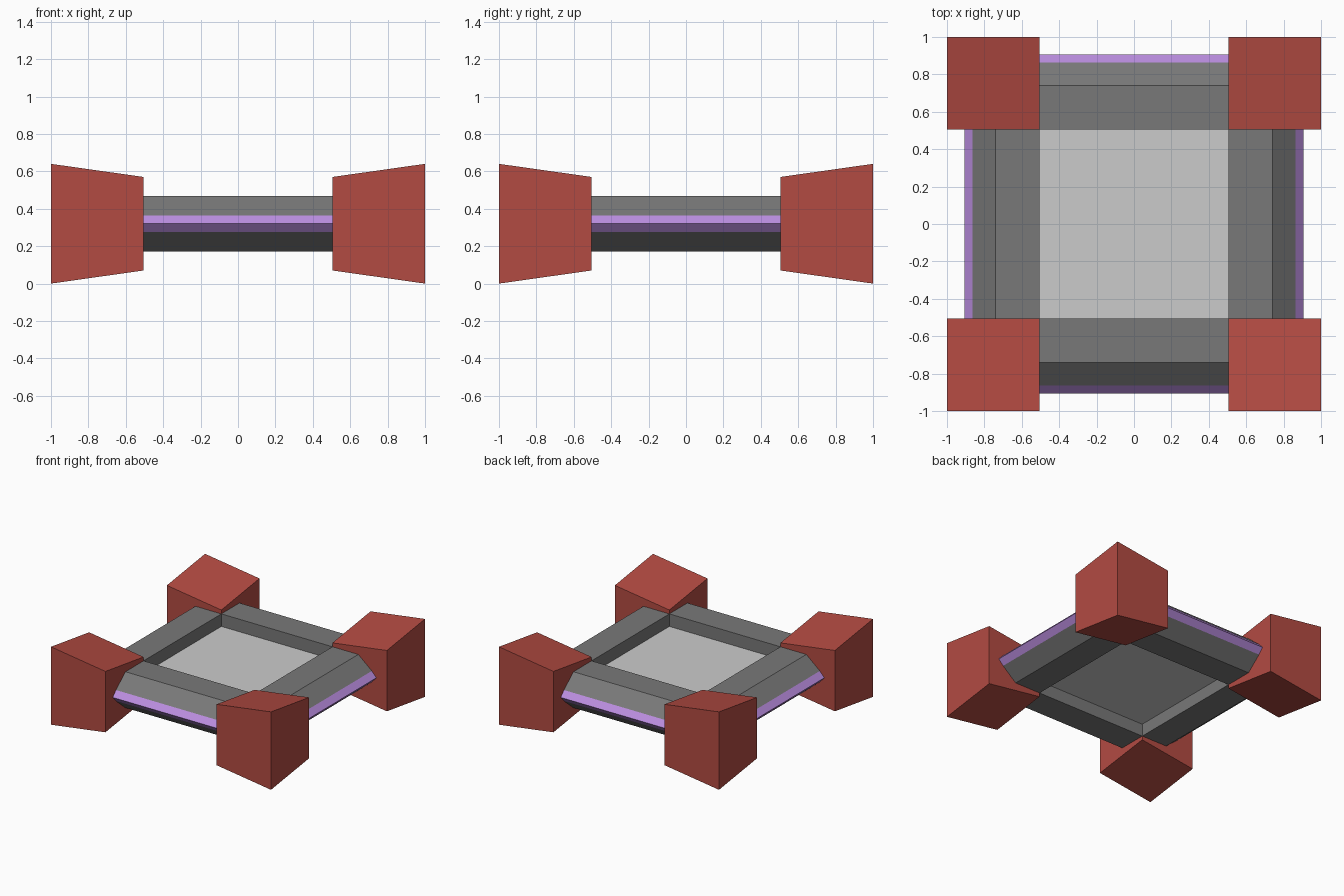
import bpy, bmesh
from math import pi
from mathutils import Matrix

if "Cube" in bpy.data.objects:
    bpy.data.objects.remove(bpy.data.objects["Cube"])

MID = 0.32          # mid height, everything is mirrored about it
IN, OUT = 0.505, 1.0


def material(name, rgb):
    m = bpy.data.materials.new(name)
    m.diffuse_color = (*rgb, 1)
    m.use_nodes = True
    m.node_tree.nodes["Principled BSDF"].inputs["Base Color"].default_value = m.diffuse_color
    return m


red = material("red", (0.45, 0.07, 0.055))
purple = material("purple", (0.50, 0.27, 0.75))
dark = material("dark_grey", (0.19, 0.19, 0.19))


def make_object(name, bm, mats):
    bmesh.ops.recalc_face_normals(bm, faces=bm.faces)
    me = bpy.data.meshes.new(name)
    bm.to_mesh(me)
    bm.free()
    for m in mats:
        me.materials.append(m)
    ob = bpy.data.objects.new(name, me)
    bpy.context.collection.objects.link(ob)
    return ob


# corner blocks: cubes whose height grows toward the outer corner
def corner_block(name, sx, sy):
    bm = bmesh.new()
    bmesh.ops.create_cube(bm, size=1)
    for v in bm.verts:
        ax = OUT if v.co.x > 0 else IN
        ay = OUT if v.co.y > 0 else IN
        half = 0.18 + 0.07 * ((v.co.x > 0) + (v.co.y > 0))
        v.co = (sx * ax, sy * ay, MID + (half if v.co.z > 0 else -half))
    make_object(name, bm, [red])


# side rails: faceted profile (distance from centre, height from middle)
HALF = [(IN, 0.148), (0.74, 0.148), (0.863, 0.045)]
PROFILE = HALF + [(0.905, 0)] + [(d, -h) for d, h in reversed(HALF)]


def rail(name, turn):
    bm = bmesh.new()
    ends = [[bm.verts.new((x, -d, MID + h)) for d, h in PROFILE] for x in (-IN, IN)]
    n = len(PROFILE)
    for i in range(n):
        j = (i + 1) % n
        f = bm.faces.new((ends[0][i], ends[0][j], ends[1][j], ends[1][i]))
        f.material_index = 1 if i in (2, 3) else 0   # purple ridge
    for e in ends:
        bm.faces.new(e)
    bmesh.ops.transform(bm, matrix=Matrix.Rotation(turn * pi / 2, 4, 'Z'), verts=bm.verts)
    make_object(name, bm, [dark, purple])


for side, sx in (("left", -1), ("right", 1)):
    for end, sy in (("front", -1), ("back", 1)):
        corner_block(f"{end}_{side}_block", sx, sy)

for turn, side in enumerate(("front", "right", "back", "left")):
    rail(f"{side}_rail", turn)

# recessed centre plate
bm = bmesh.new()
bmesh.ops.create_cube(bm, size=1)
for v in bm.verts:
    v.co = (v.co.x * 2 * IN, v.co.y * 2 * IN, MID + v.co.z * 0.09)
make_object("centre_plate", bm, [])
